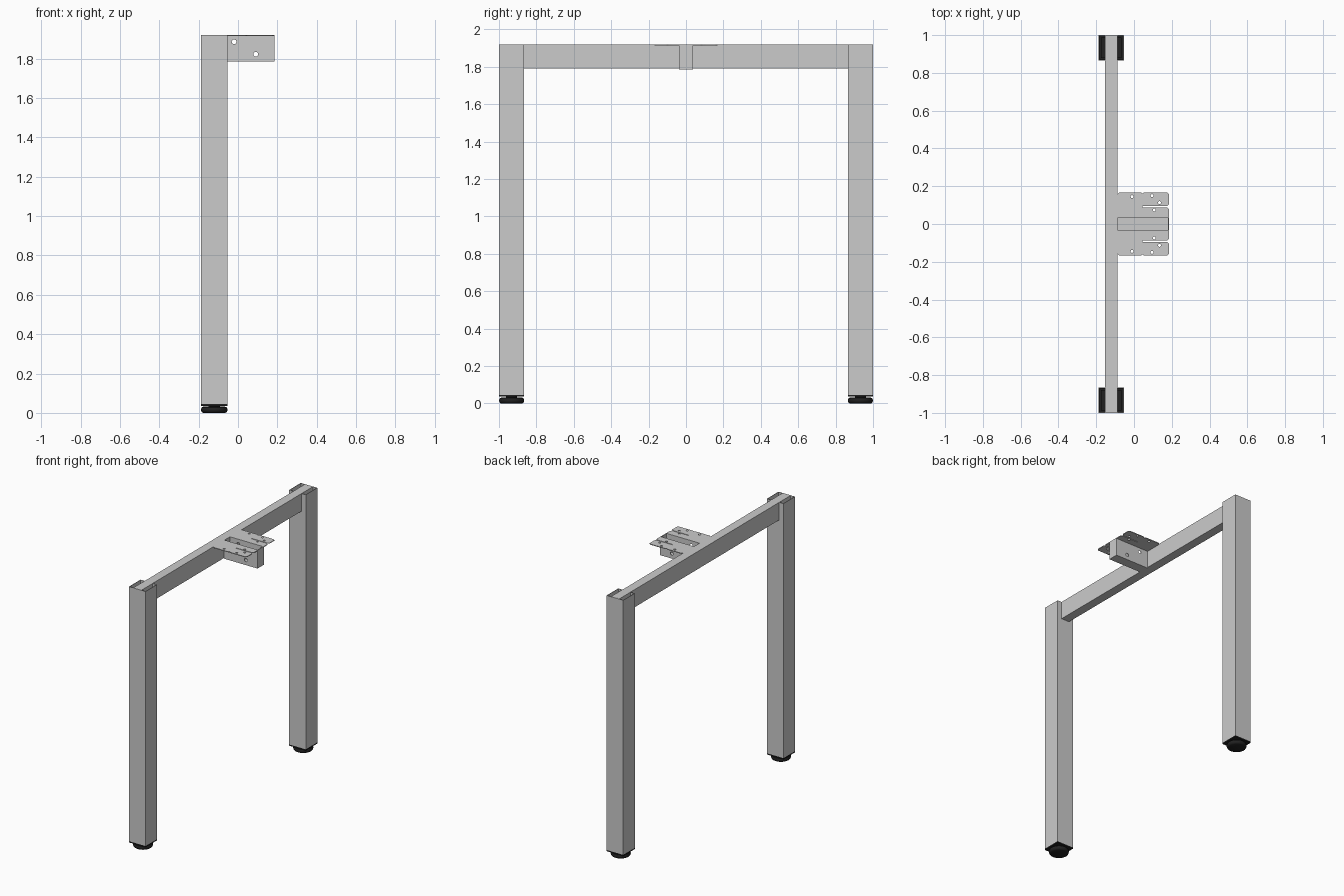
import bpy, bmesh, math
from mathutils import Matrix, Vector

if "Cube" in bpy.data.objects:
    bpy.data.objects.remove(bpy.data.objects["Cube"])

black = bpy.data.materials.new("black_plastic")
black.diffuse_color = (0.015, 0.015, 0.015, 1)
black.use_nodes = True
black.node_tree.nodes["Principled BSDF"].inputs["Base Color"].default_value = black.diffuse_color


def make(name, bm, mat=None):
    bmesh.ops.recalc_face_normals(bm, faces=bm.faces)
    me = bpy.data.meshes.new(name)
    bm.to_mesh(me)
    bm.free()
    ob = bpy.data.objects.new(name, me)
    bpy.context.collection.objects.link(ob)
    if mat:
        me.materials.append(mat)
    return ob


def add_box(bm, lo, hi):
    lo, hi = Vector(lo), Vector(hi)
    m = Matrix.Translation((lo + hi) / 2) @ Matrix.Diagonal((*(hi - lo), 1))
    return bmesh.ops.create_cube(bm, size=1, matrix=m)["verts"]


def box(name, lo, hi, mat=None):
    bm = bmesh.new()
    add_box(bm, lo, hi)
    return make(name, bm, mat)


def lathe(name, profile, x, y, mat, n=32):
    bm = bmesh.new()
    vs = [bm.verts.new((r, 0, z)) for r, z in profile]
    es = [bm.edges.new(p) for p in zip(vs, vs[1:])]
    bmesh.ops.spin(bm, geom=vs + es, cent=(0, 0, 0), axis=(0, 0, 1),
                   angle=2 * math.pi, steps=n)
    bmesh.ops.remove_doubles(bm, verts=bm.verts, dist=1e-5)
    ob = make(name, bm, mat)
    ob.location = (x, y, 0)
    bpy.context.view_layer.objects.active = ob
    ob.select_set(True)
    bpy.ops.object.shade_smooth_by_angle(angle=math.radians(35))
    ob.select_set(False)


def drill(ob, holes, axis):
    # one helper mesh holding all the hole cutters
    bm = bmesh.new()
    rot = Matrix.Rotation(math.pi / 2, 4, 'X') if axis == 'Y' else Matrix()
    for p, r in holes:
        bmesh.ops.create_cone(bm, cap_ends=True, segments=16, radius1=r, radius2=r,
                              depth=0.04, matrix=Matrix.Translation(p) @ rot)
    cutter = make(ob.name + "_hole_cutter", bm)
    cutter.hide_render = True
    cutter.hide_viewport = True
    mod = ob.modifiers.new("holes", 'BOOLEAN')
    mod.object = cutter
    mod.solver = 'EXACT'


CX, TOP, W = -0.121, 1.92, 0.135
h = W / 2

for side, s in (("front", -1), ("back", 1)):
    y = s * (1 - h)
    # hollow square leg, open at the top
    bm = bmesh.new()
    add_box(bm, (CX - h, y - h, 0.045), (CX + h, y + h, TOP))
    caps = [f for f in bm.faces if abs(f.normal.z) > 0.5]
    bmesh.ops.delete(bm, geom=caps, context='FACES_ONLY')
    leg = make(side + "_leg", bm)
    sol = leg.modifiers.new("wall", 'SOLIDIFY')
    sol.thickness, sol.offset = 0.005, -1

    # plastic plug with ribs, pushed into the leg
    bm = bmesh.new()
    add_box(bm, (CX - h, y - h, 0.036), (CX + h, y + h, 0.045))
    add_box(bm, (CX - 0.054, y - 0.054, 0.044), (CX + 0.054, y + 0.054, 0.12))
    for i in range(4):
        z = 0.055 + i * 0.017
        add_box(bm, (CX - 0.062, y - 0.062, z), (CX + 0.062, y + 0.062, z + 0.005))
    make(side + "_leg_plug", bm, black)

    # round levelling foot
    lathe(side + "_foot", [(0, 0), (0.056, 0), (0.063, 0.004), (0.067, 0.012),
                           (0.067, 0.02), (0.063, 0.028), (0.054, 0.032),
                           (0.03, 0.033), (0.03, 0.038), (0, 0.038)], CX, y, black)

# cross bar running over both legs
box("cross_bar", (CX - 0.033, -0.996, 1.79), (CX + 0.033, 0.996, TOP))

# bracket channel: floor, closed end and two drilled walls
X0, X1, T, Z0 = -0.088, 0.185, 0.005, 1.785
box("bracket_floor", (X0, -0.037, Z0), (X1, 0.037, Z0 + T))
box("bracket_end", (X1 - T, -0.037, Z0), (X1, 0.037, TOP))
for side, s in (("front", -1), ("back", 1)):
    ys = sorted((s * 0.037, s * (0.037 - T)))
    wall = box(side + "_bracket_wall", (X0, ys[0], Z0), (X1, ys[1], TOP))
    drill(wall, [((-0.02, s * 0.035, 1.885), 0.012),
                 ((0.09, s * 0.035, 1.822), 0.012)], 'Y')

    # slotted flange with clipped corners
    outline = [(X0, 0.034), (X1, 0.034), (X1, 0.077), (0.175, 0.088),
               (0.045, 0.088), (0.045, 0.094), (0.175, 0.094), (X1, 0.104),
               (X1, 0.158), (0.173, 0.168), (0.054, 0.168), (0.046, 0.16),
               (0.038, 0.168), (-0.078, 0.168), (X0, 0.158)]
    bm = bmesh.new()
    f = bm.faces.new([bm.verts.new((x, s * y, TOP - T)) for x, y in outline])
    ext = bmesh.ops.extrude_face_region(bm, geom=[f])["geom"]
    bmesh.ops.translate(bm, vec=(0, 0, T),
                        verts=[v for v in ext if isinstance(v, bmesh.types.BMVert)])
    flange = make(side + "_bracket_flange", bm)
    drill(flange, [((x, s * y, TOP), 0.008) for x, y in
                   ((-0.01, 0.145), (0.095, 0.15), (0.135, 0.113), (0.107, 0.074))], 'Z')
